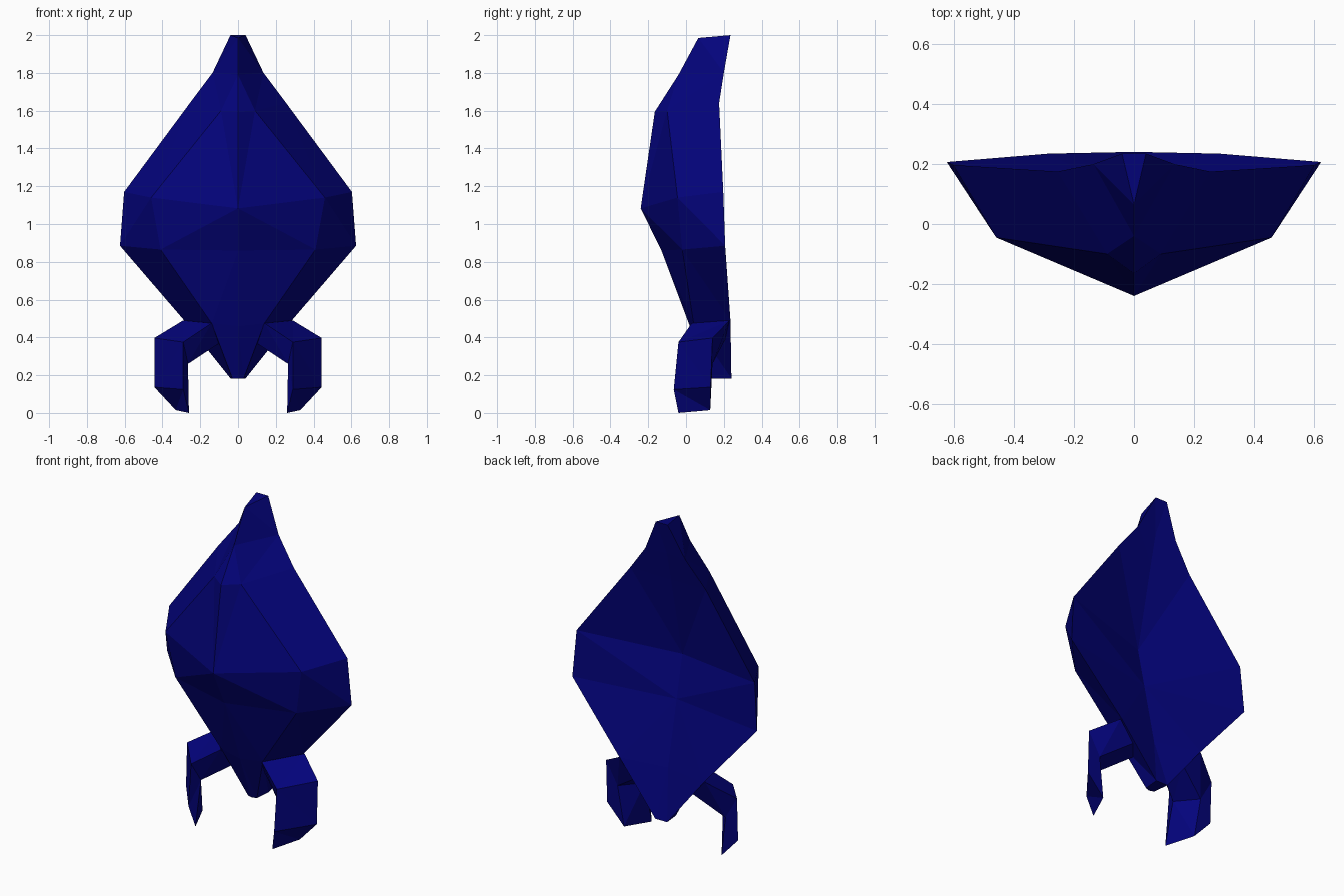
import bpy, bmesh

mat = bpy.data.materials.new("dark_blue")
mat.diffuse_color = (0.001, 0.001, 0.2, 1)


def loft(name, rings):
    """Skin closed rings of equal size and cap both ends."""
    bm = bmesh.new()
    loops = [[bm.verts.new(p) for p in ring] for ring in rings]
    n = len(loops[0])
    for a, b in zip(loops, loops[1:]):
        for i in range(n):
            j = (i + 1) % n
            bm.faces.new((a[i], a[j], b[j], b[i]))
    bm.faces.new(loops[0])
    bm.faces.new(loops[-1])
    bmesh.ops.remove_doubles(bm, verts=bm.verts, dist=0.0005)
    bmesh.ops.triangulate(bm, faces=bm.faces[:], quad_method='SHORT_EDGE')
    bmesh.ops.recalc_face_normals(bm, faces=bm.faces)
    me = bpy.data.meshes.new(name)
    bm.to_mesh(me)
    bm.free()
    me.materials.append(mat)
    ob = bpy.data.objects.new(name, me)
    bpy.context.collection.objects.link(ob)
    return ob


# Shell levels, top to bottom: front ridge (y, z), front corner, rim, hollow back (y, z)
levels = [
    ((0.065, 1.985), (0, 0.065, 1.985), (0.04, 0.235, 2.0), (0.235, 2.0)),
    ((-0.04, 1.79), (0, -0.04, 1.79), (0.135, 0.20, 1.80), (0.187, 1.80)),
    ((-0.165, 1.595), (0.09, -0.10, 1.60), (0.255, 0.175, 1.64), (0.145, 1.62)),
    ((-0.24, 1.083), (0.46, -0.045, 1.14), (0.603, 0.197, 1.17), (0.035, 1.125)),
    ((-0.13, 0.86), (0.41, -0.02, 0.865), (0.625, 0.207, 0.885), (0.09, 0.87)),
    ((0.02, 0.46), (0.14, 0.04, 0.475), (0.285, 0.235, 0.49), (0.173, 0.48)),
    ((0.13, 0.183), (0.03, 0.14, 0.183), (0.04, 0.24, 0.183), (0.24, 0.183)),
]


def flip(p):
    return (-p[0], p[1], p[2])


loft("shell_body", [[(0, *c), m, r, (0, *b), flip(r), flip(m)]
                    for c, m, r, b in levels])

# Bent leg: front and back outlines, rooted inside the shell, mirrored
front = [(0.14, 0.03, 0.475), (0.29, -0.04, 0.375), (0.29, -0.065, 0.125),
         (0.26, -0.04, 0.0), (0.265, 0.02, 0.26), (0.09, 0.12, 0.375)]
back = [(0.29, 0.23, 0.49), (0.443, 0.14, 0.397), (0.443, 0.13, 0.137),
        (0.33, 0.128, 0.015), (0.365, 0.14, 0.26), (0.18, 0.205, 0.385)]
loft("leg_right", [front, back])
loft("leg_left", [[flip(p) for p in front], [flip(p) for p in back]])
